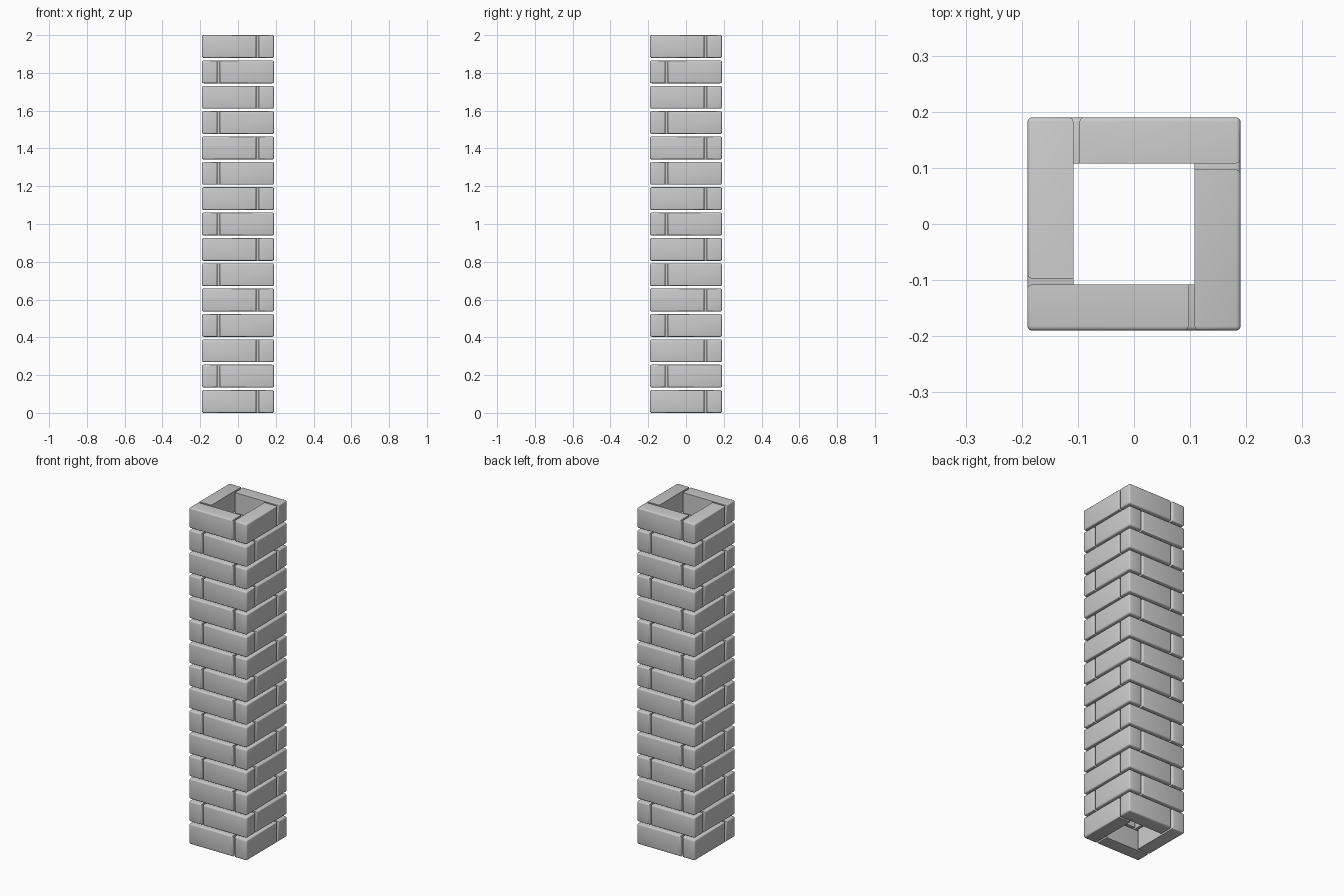
import bpy, bmesh, math

if "Cube" in bpy.data.objects:
    bpy.data.objects.remove(bpy.data.objects["Cube"])

R = 0.19            # half width of the pillar
INNER = 0.108       # half width of the hollow core
GAP = 0.011         # vertical joint
H = 0.121           # brick height
COURSES = 15
PITCH = (2.0 - H) / (COURSES - 1)
BEVEL = 0.008


def brick_mesh(name, side):
    """Front brick; its exposed end is at -x (side=1) or +x (side=-1)."""
    bm = bmesh.new()
    bmesh.ops.create_cube(bm, size=1)
    x0, x1 = -R, INNER - GAP
    for v in bm.verts:
        v.co.x = side * (x0 if v.co.x < 0 else x1)
        v.co.y = -R if v.co.y < 0 else -INNER
        v.co.z = 0 if v.co.z < 0 else H
    bmesh.ops.recalc_face_normals(bm, faces=bm.faces)
    # round only the edges around the two exposed faces
    edges = set()
    for f in bm.faces:
        c = f.calc_center_median()
        if abs(c.y + R) < 1e-4 or abs(c.x + side * R) < 1e-4:
            edges.update(f.edges)
    bmesh.ops.bevel(bm, geom=list(edges), offset=BEVEL, segments=3,
                    profile=0.5, affect='EDGES', clamp_overlap=True)
    bmesh.ops.recalc_face_normals(bm, faces=bm.faces)
    me = bpy.data.meshes.new(name)
    bm.to_mesh(me)
    bm.free()
    return me


meshes = [brick_mesh("brick_right_joint", 1), brick_mesh("brick_left_joint", -1)]

# stacked courses of four bricks in a pinwheel, alternating direction
for i in range(COURSES):
    for k in range(4):
        ob = bpy.data.objects.new(f"brick_course{i + 1}_side{k + 1}", meshes[i % 2])
        bpy.context.collection.objects.link(ob)
        ob.location.z = i * PITCH
        ob.rotation_euler.z = k * math.pi / 2

# smooth the rounded edges, keep the flat faces crisp
for me in meshes:
    me.shade_smooth()
    me.set_sharp_from_angle(angle=math.radians(40))
